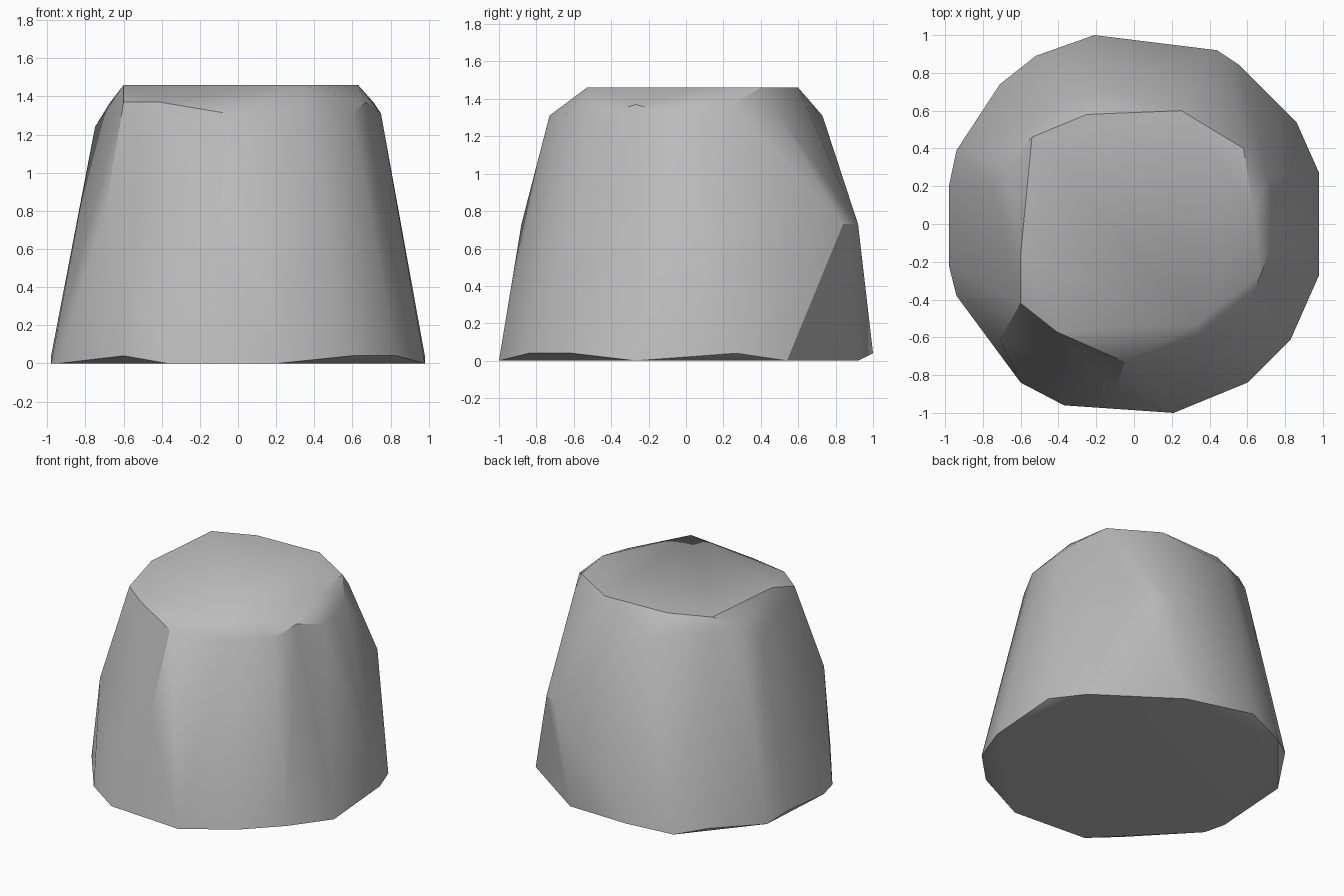
import bpy
import bmesh
import math

# Remove the default cube only
default_cube = bpy.data.objects.get("Cube")
if default_cube:
    bpy.data.objects.remove(default_cube, do_unlink=True)


def make_material(name, colour):
    """Plain single colour material."""
    material = bpy.data.materials.new(name)
    material.use_nodes = True
    material.diffuse_color = colour
    material.node_tree.nodes["Principled BSDF"].inputs["Base Color"].default_value = colour
    return material


def add_ring(bm, height, outline):
    """Add the corner points of one level of the boulder."""
    for x, y in outline:
        bm.verts.new((x, y, height))


def make_hull(name, levels, material, soft_angle):
    """Wrap the levels in a convex skin and shade it softly."""
    bm = bmesh.new()
    for height, outline in levels:
        add_ring(bm, height, outline)
    result = bmesh.ops.convex_hull(bm, input=bm.verts[:], use_existing_faces=False)
    leftovers = set(result["geom_interior"]) | set(result["geom_unused"])
    loose = [item for item in leftovers if isinstance(item, bmesh.types.BMVert)]
    bmesh.ops.delete(bm, geom=loose, context="VERTS")
    # Merge the flat triangles on the top and the underside
    bmesh.ops.dissolve_limit(bm, angle_limit=math.radians(1),
                             verts=bm.verts[:], edges=bm.edges[:])
    bmesh.ops.recalc_face_normals(bm, faces=bm.faces[:])
    mesh = bpy.data.meshes.new(name)
    bm.to_mesh(mesh)
    bm.free()
    mesh.materials.append(material)
    boulder = bpy.data.objects.new(name, mesh)
    bpy.context.collection.objects.link(boulder)
    bpy.ops.object.select_all(action="DESELECT")
    boulder.select_set(True)
    bpy.context.view_layer.objects.active = boulder
    bpy.ops.object.shade_smooth_by_angle(angle=math.radians(soft_angle))
    return boulder


# Underside outline, resting on the ground
underside = [(-.37, -.96), (.21, -1), (.98, -.27), (.86, .54), (.31, .92),
             (-.52, .89), (-.94, .39), (-.98, -.22), (-.94, -.38)]

# Slightly lifted corners of the foot
foot = [(-.6, -.84), (.6, -.84), (.83, -.61), (.98, .27),
        (-.21, 1), (-.71, .74), (-.98, .2)]

# Bulges half way up the sides
bulges = [(-.1, -.88), (-.71, -.61), (.44, .92), (.56, .84)]

# Shoulder where the sides meet the bevelled rim
shoulder = [(-.05, -.73), (.36, -.65), (.6, -.44), (.75, -.06),
            (.75, .09), (-.2, .73)]
left_shoulder = [(-.75, .18)]

# Bevelled rim and flat crown
rim = [(-.6, -.42), (-.41, -.57), (.67, -.27), (.71, .24),
       (.59, .46), (-.67, .31), (-.56, .5)]
crown = [(-.6, -.16), (.33, -.53), (.63, .08), (.58, .4),
         (.25, .6), (-.25, .58), (-.54, .46)]

stone = make_material("stone grey", (.5, .5, .5, 1))
make_hull("boulder",
          [(0, underside), (.04, foot), (.73, bulges), (1.24, left_shoulder),
           (1.31, shoulder), (1.37, rim), (1.46, crown)],
          stone, 30)
